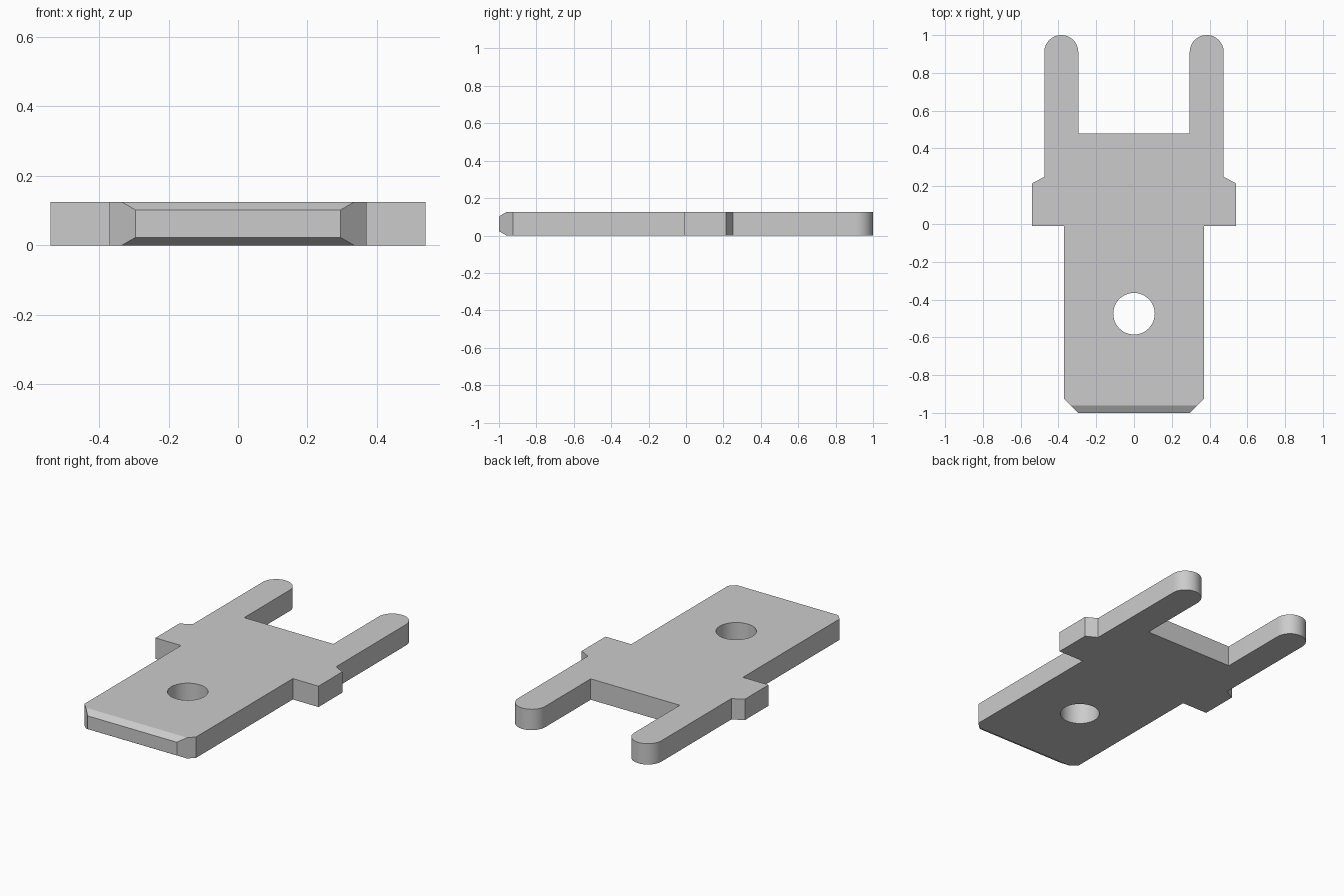
import bpy, bmesh, math
from mathutils import Vector

cube = bpy.data.objects.get("Cube")
if cube:
    bpy.data.objects.remove(cube, do_unlink=True)

THICK = 0.125
TIP_X, TIP_R = 0.385, 0.09

# Metal material
metal = bpy.data.materials.new("grey metal")
metal.use_nodes = True
GREY = (0.6, 0.6, 0.6, 1)
metal.diffuse_color = GREY
metal.node_tree.nodes["Principled BSDF"].inputs["Base Color"].default_value = GREY


def arc(cx, cy, r, start, end, steps):
    """Points along a circular arc, angles in degrees."""
    angles = [math.radians(start + (end - start) * i / steps) for i in range(steps + 1)]
    return [(cx + r * math.cos(a), cy + r * math.sin(a)) for a in angles]


def add_loop(bm, points):
    """Closed ring of edges at z = 0."""
    verts = [bm.verts.new((x, y, 0)) for x, y in points]
    return [bm.edges.new((v, verts[(i + 1) % len(verts)])) for i, v in enumerate(verts)]


# Half outline: chamfered blade, shoulder, rounded pin, inner notch
half = [(0.295, -1), (0.37, -0.925), (0.37, -0.01), (0.54, -0.01),
        (0.54, 0.215), (0.475, 0.25)]
half += arc(TIP_X, 1 - TIP_R, TIP_R, 0, 180, 24)
half.append((0.295, 0.48))
outline = half + [(-x, y) for x, y in reversed(half)]
hole = arc(0, -0.475, 0.11, 0, 360, 48)[:-1]

# Flat plate with the round hole, extruded to thickness
bm = bmesh.new()
edges = add_loop(bm, outline) + add_loop(bm, hole)
bmesh.ops.triangle_fill(bm, edges=edges, use_beauty=True, normal=(0, 0, 1))
grown = bmesh.ops.extrude_face_region(bm, geom=bm.faces[:])["geom"]
bmesh.ops.translate(bm, vec=(0, 0, THICK),
                    verts=[g for g in grown if isinstance(g, bmesh.types.BMVert)])

# Lead-in slopes above and below the front edge
for z, side in ((0.102, 1), (THICK - 0.102, -1)):
    cut = bmesh.ops.bisect_plane(
        bm, geom=bm.verts[:] + bm.edges[:] + bm.faces[:], dist=1e-5,
        plane_co=(0, -1, z), plane_no=Vector((0, -0.023, side * 0.04)).normalized(),
        clear_outer=True)["geom_cut"]
    bmesh.ops.holes_fill(bm, edges=[g for g in cut if isinstance(g, bmesh.types.BMEdge)])
bmesh.ops.recalc_face_normals(bm, faces=bm.faces[:])

mesh = bpy.data.meshes.new("tab_terminal")
bm.to_mesh(mesh)
bm.free()
mesh.materials.append(metal)
terminal = bpy.data.objects.new("tab_terminal", mesh)
bpy.context.collection.objects.link(terminal)

# Smooth the round walls, keep corners crisp
bpy.ops.object.select_all(action='DESELECT')
terminal.select_set(True)
bpy.context.view_layer.objects.active = terminal
bpy.ops.object.shade_smooth_by_angle(angle=math.radians(25))
